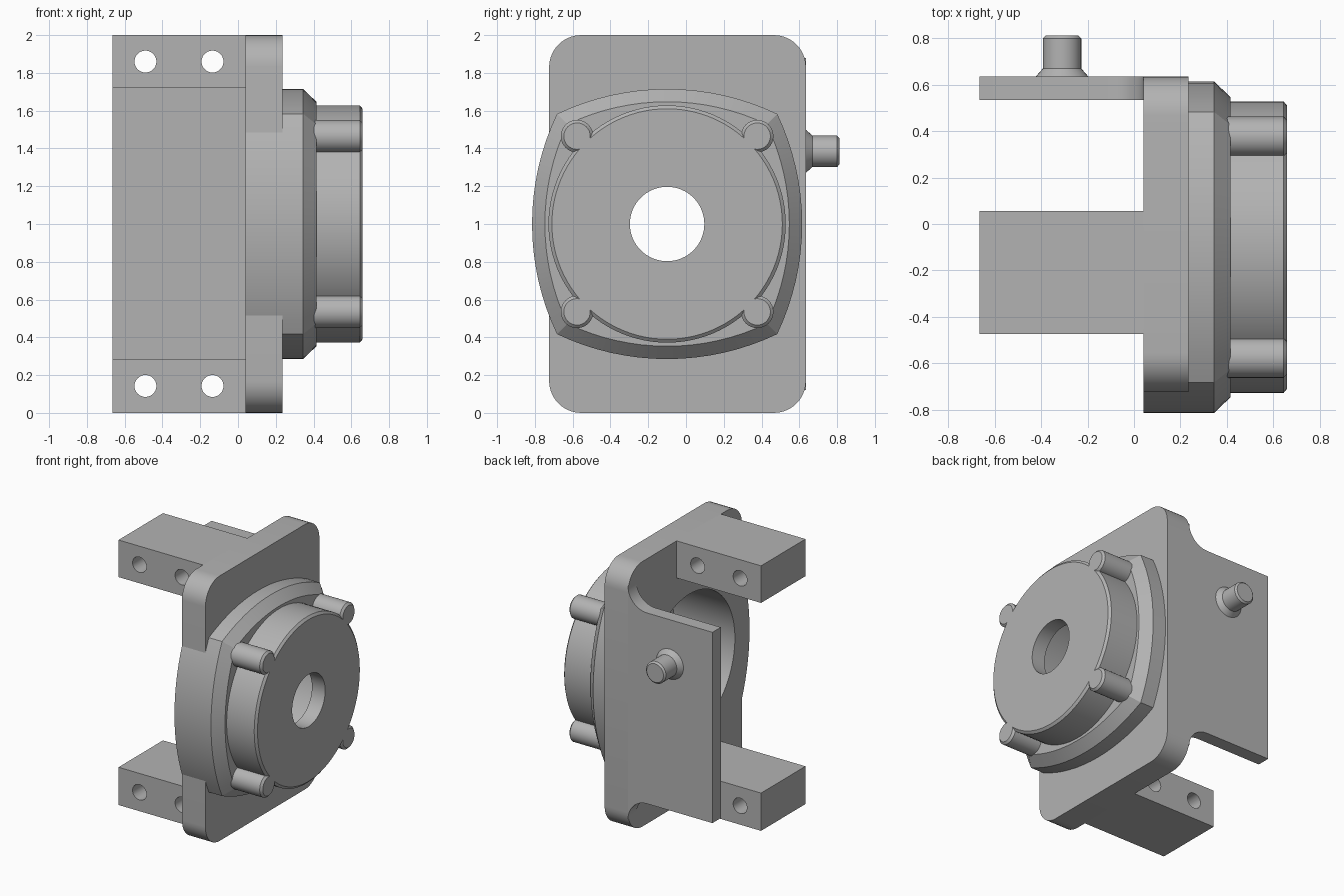
import bpy, bmesh
from math import sin, cos, pi, radians, asin

cube = bpy.data.objects.get("Cube")
if cube:
    bpy.data.objects.remove(cube)

grey = bpy.data.materials.new("machined grey")
grey.use_nodes = True
colour = (0.45, 0.45, 0.45, 1)
grey.diffuse_color = colour
grey.node_tree.nodes["Principled BSDF"].inputs["Base Color"].default_value = colour

CY, CZ = -0.1, 1.0   # main axis of the housing


def loft(name, axis, sections):
    """Stack closed outlines along an axis; each section is (height, points)."""
    bm = bmesh.new()
    rings = []
    for h, pts in sections:
        rings.append([bm.verts.new((h, u, v) if axis == "x" else (u, h, v)) for u, v in pts])
    for a, b in zip(rings, rings[1:]):
        for i in range(len(a)):
            j = (i + 1) % len(a)
            bm.faces.new((a[i], a[j], b[j], b[i]))
    bm.faces.new(rings[0])
    bm.faces.new(rings[-1])
    bmesh.ops.recalc_face_normals(bm, faces=bm.faces)
    mesh = bpy.data.meshes.new(name)
    bm.to_mesh(mesh)
    bm.free()
    mesh.materials.append(grey)
    obj = bpy.data.objects.new(name, mesh)
    bpy.context.collection.objects.link(obj)
    return obj


def arc(u, v, r, start, end, n):
    return [(u + r * cos(radians(start + (end - start) * i / n)),
             v + r * sin(radians(start + (end - start) * i / n))) for i in range(n + 1)]


def circle(u, v, r, n=64):
    return arc(u, v, r, 0, 360, n)[:-1]


def rectangle(u0, u1, v0, v1):
    return [(u0, v0), (u1, v0), (u1, v1), (u0, v1)]


def bulged_square(scale):
    """Square with four bowed sides, centred on the main axis."""
    half, corner, n = 0.715, 0.583, 16
    sag = half - corner
    r = (corner ** 2 + sag ** 2) / (2 * sag)
    t = asin(corner / r)
    pts = []
    for side in range(4):
        q = side * pi / 2
        for i in range(n):
            a = -t + 2 * t * i / n
            u, v = half - r + r * cos(a), r * sin(a)
            pts.append((CY + scale * (u * cos(q) - v * sin(q)),
                        CZ + scale * (u * sin(q) + v * cos(q))))
    return pts


def cut(obj, cutters):
    for c in cutters:
        c.hide_render = True
        mod = obj.modifiers.new("cut", "BOOLEAN")
        mod.operation, mod.solver, mod.object = "DIFFERENCE", "EXACT", c
    bpy.context.view_layer.update()
    graph = bpy.context.evaluated_depsgraph_get()
    mesh = bpy.data.meshes.new_from_object(obj.evaluated_get(graph))
    obj.modifiers.clear()
    obj.data = mesh


parts = []

# Mounting plate with rounded corners
r = 0.17
outline = (arc(0.635 - r, 2 - r, r, 0, 90, 10) + arc(-0.725 + r, 2 - r, r, 90, 180, 10)
           + arc(-0.725 + r, r, r, 180, 270, 10) + arc(0.635 - r, r, r, 270, 360, 10))
plate = loft("mounting_plate", "x", [(0.04, outline), (0.235, outline)])

# Bowed square housing with a chamfered front rim
housing = loft("housing", "x", [(0.04, bulged_square(1)), (0.345, bulged_square(1)),
                                (0.415, bulged_square(0.905))])

# Round cover with a small chamfer
cover = loft("cover", "x", [(0.4, circle(CY, CZ, 0.628, 96)), (0.645, circle(CY, CZ, 0.628, 96)),
                            (0.66, circle(CY, CZ, 0.61, 96))])

# Hollow inside and the shaft bore
cavity = loft("cavity_cutter", "x", [(-0.1, circle(CY, CZ, 0.54, 96)), (0.55, circle(CY, CZ, 0.54, 96))])
bore = loft("bore_cutter", "x", [(0.5, circle(CY, CZ, 0.197)), (0.8, circle(CY, CZ, 0.197))])
cut(plate, [cavity])
cut(housing, [cavity])
cut(cover, [cavity, bore])
for cutter in (cavity, bore):
    bpy.data.objects.remove(cutter)
parts += [plate, housing, cover]

# Four screw bosses around the cover
for sy, side in ((-1, "right"), (1, "left")):
    for sz, level in ((-1, "lower"), (1, "upper")):
        y, z = CY + sy * 0.477, CZ + sz * 0.465
        parts.append(loft(f"{level}_{side}_boss", "x", [
            (0.38, circle(y, z, 0.086, 32)), (0.645, circle(y, z, 0.086, 32)),
            (0.66, circle(y, z, 0.07, 32))]))

# Upper and lower mounting feet, each with two cross holes
for z0, z1, level in ((0, 0.285, "lower"), (1.72, 2, "upper")):
    box = rectangle(-0.665, 0.05, z0, z1)
    foot = loft(f"{level}_foot", "y", [(-0.475, box), (0.055, box)])
    drills = []
    for x in (-0.49, -0.135):
        hole = circle(x, (z0 + z1) / 2, 0.058, 32)
        drills.append(loft("drill_cutter", "y", [(-0.6, hole), (0.2, hole)]))
    cut(foot, drills)
    for d in drills:
        bpy.data.objects.remove(d)
    parts.append(foot)

# Side panel that flares into the plate
f = 0.16
flare = [(-0.665, 1.72)] + arc(0.04 - f, 1.72 + f, f, 270, 360, 12)
profile = flare + [(x, 2 - z) for x, z in reversed(flare)]
parts.append(loft("side_panel", "y", [(0.535, profile), (0.635, profile)]))

# Connector stud with a conical base
stud = [(0.63, 0.118), (0.67, 0.083), (0.8, 0.083), (0.812, 0.07)]
parts.append(loft("connector_stud", "y", [(y, circle(-0.31, 1.385, rad, 32)) for y, rad in stud]))

# Smooth the round surfaces, keep the edges sharp
bpy.ops.object.select_all(action="DESELECT")
for obj in parts:
    obj.select_set(True)
bpy.context.view_layer.objects.active = parts[0]
bpy.ops.object.shade_smooth_by_angle(angle=radians(25))
